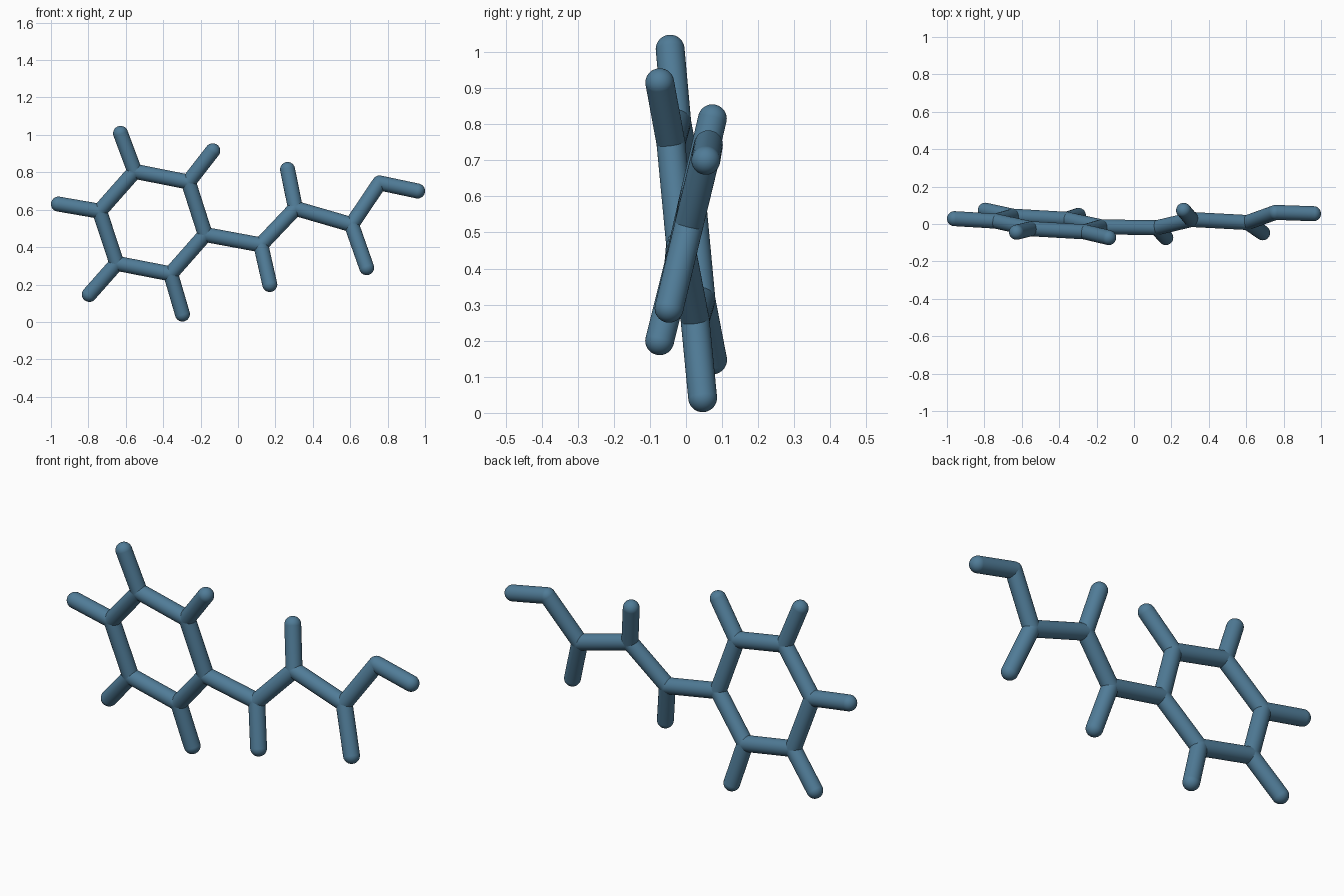
import bpy
from mathutils import Vector

if "Cube" in bpy.data.objects:
    bpy.data.objects.remove(bpy.data.objects["Cube"])

R = 0.04
SIDES = 32

blue = bpy.data.materials.new("blue")
blue.diffuse_color = (0.08, 0.20, 0.31, 1)
blue.use_nodes = True
blue.node_tree.nodes["Principled BSDF"].inputs["Base Color"].default_value = blue.diffuse_color


def finish(name):
    obj = bpy.context.object
    obj.name = name
    obj.data.materials.append(blue)
    bpy.ops.object.shade_smooth_by_angle()


def stick(name, a, b):
    d = b - a
    bpy.ops.mesh.primitive_cylinder_add(vertices=SIDES, radius=R, depth=d.length,
                                        end_fill_type='NOTHING', location=(a + b) / 2)
    bpy.context.object.rotation_euler = d.to_track_quat('Z', 'Y').to_euler()
    finish(name)


def joint(name, p):
    bpy.ops.mesh.primitive_uv_sphere_add(segments=SIDES, ring_count=16, radius=R, location=p)
    finish(name)


def on_ring_plane(x, z):
    # the ring and its spokes lie in one slightly tilted plane
    return Vector((x, -0.081 * (x + 0.457) - 0.121 * (z - 0.53), z))


# Hexagonal ring
ring = [on_ring_plane(*p) for p in [(-0.175, 0.467), (-0.265, 0.748), (-0.552, 0.805),
                                    (-0.74, 0.592), (-0.648, 0.313), (-0.36, 0.257)]]
for i, p in enumerate(ring):
    joint(f"ring_joint_{i}", p)
    stick(f"ring_side_{i}", p, ring[(i + 1) % 6])

# Spokes pointing outward from the ring
spokes = [on_ring_plane(*p) for p in [(-0.135, 0.915), (-0.628, 1.008), (-0.96, 0.63),
                                      (-0.795, 0.147), (-0.297, 0.042)]]
for i, p in enumerate(spokes):
    stick(f"ring_spoke_{i}", ring[i + 1], p)
    joint(f"ring_spoke_tip_{i}", p)

# Zigzag chain leaving the ring
chain = [ring[0]] + [Vector(p) for p in [(0.122, -0.02, 0.412), (0.307, 0.024, 0.607),
                                         (0.607, 0.008, 0.52), (0.757, 0.062, 0.743),
                                         (0.96, 0.055, 0.70)]]
for i in range(1, len(chain)):
    stick(f"chain_link_{i}", chain[i - 1], chain[i])
    joint(f"chain_joint_{i}", chain[i])

# Side branches on the chain
branches = [(0.17, -0.073, 0.2), (0.265, 0.073, 0.815), (0.688, -0.047, 0.29)]
for i, p in enumerate(branches, 1):
    stick(f"chain_branch_{i}", chain[i], Vector(p))
    joint(f"chain_branch_tip_{i}", p)
